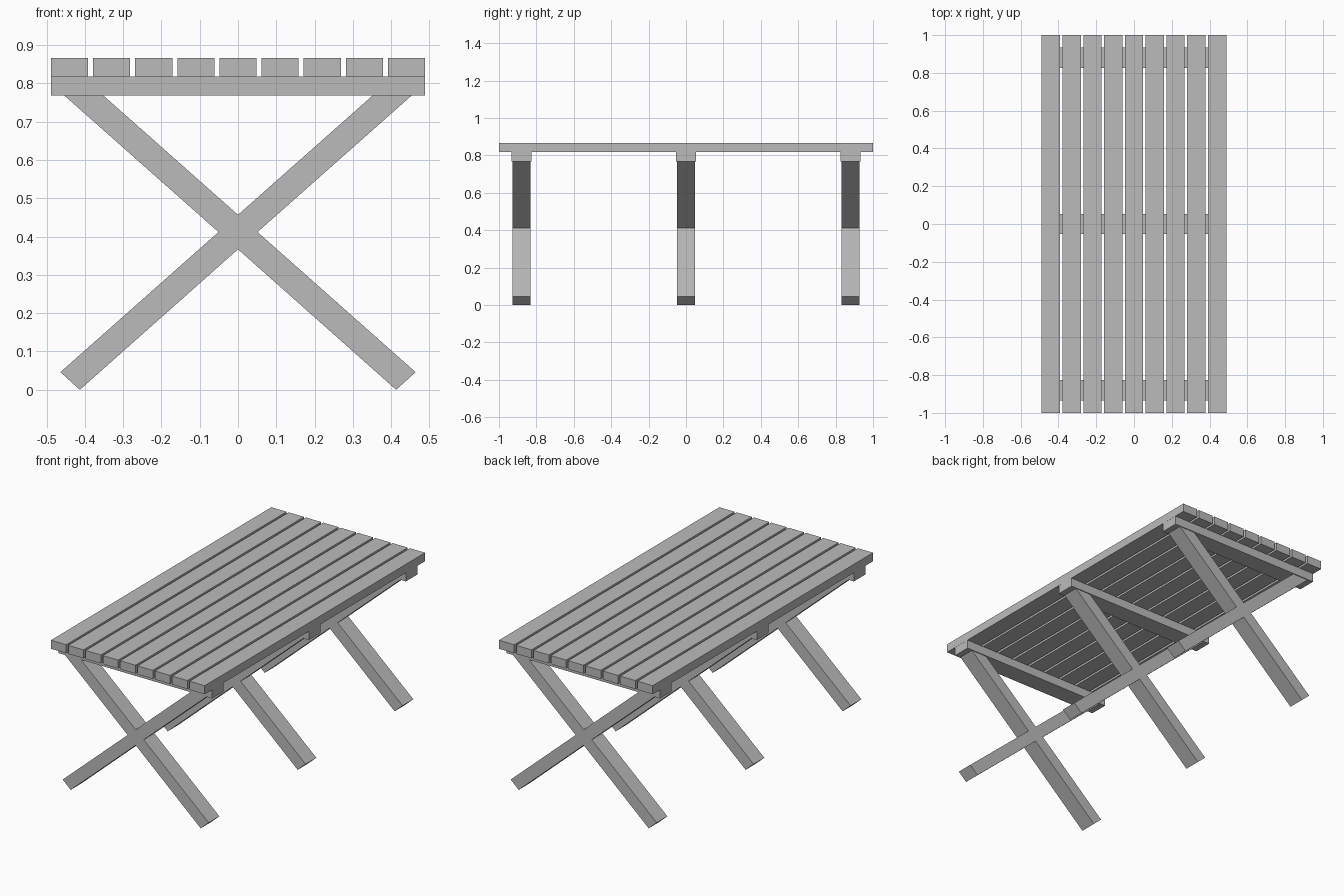
import bpy
import bmesh

default_cube = bpy.data.objects.get("Cube")
if default_cube:
    bpy.data.objects.remove(default_cube, do_unlink=True)

# One plain grey for the whole table
GREY = (0.5, 0.5, 0.5, 1)
grey = bpy.data.materials.new("plain_grey")
grey.use_nodes = True
grey.diffuse_color = GREY
grey.node_tree.nodes["Principled BSDF"].inputs["Base Color"].default_value = GREY


def extrude_profile(name, profile, y, depth):
    """Extrude an x/z outline along y, centred on the given y."""
    bm = bmesh.new()
    face = bm.faces.new([bm.verts.new((x, y - depth / 2, z)) for x, z in profile])
    result = bmesh.ops.extrude_face_region(bm, geom=[face])
    moved = [g for g in result["geom"] if isinstance(g, bmesh.types.BMVert)]
    bmesh.ops.translate(bm, verts=moved, vec=(0, depth, 0))
    bmesh.ops.recalc_face_normals(bm, faces=bm.faces)
    mesh = bpy.data.meshes.new(name)
    bm.to_mesh(mesh)
    bm.free()
    mesh.materials.append(grey)
    obj = bpy.data.objects.new(name, mesh)
    bpy.context.collection.objects.link(obj)
    return obj


def board(name, x, width, bottom, top, y, depth):
    left, right = x - width / 2, x + width / 2
    outline = [(left, bottom), (right, bottom), (right, top), (left, top)]
    return extrude_profile(name, outline, y, depth)


BEARER_BOTTOM, BEARER_TOP, TABLE_TOP = 0.768, 0.818, 0.867

# Table top: nine planks with narrow gaps
for i in range(9):
    board(f"top_plank_{i + 1}", (i - 4) * 0.11, 0.097, BEARER_TOP, TABLE_TOP, 0, 2)

# Crossed legs: right half of the outline, mirrored to the left
half = [(0, 0.457), (0.351, BEARER_BOTTOM), (0.453, BEARER_BOTTOM), (0.051, 0.412),
        (0.464, 0.046), (0.413, 0), (0, 0.367)]
cross = half + [(-x, z) for x, z in reversed(half[1:-1])]

# Three trestles, each a cross of legs under a bearer
for label, y in (("front", -0.88), ("middle", 0), ("back", 0.88)):
    extrude_profile(f"{label}_crossed_legs", cross, y, 0.097)
    board(f"{label}_bearer", 0, 0.976, BEARER_BOTTOM, BEARER_TOP, y, 0.107)
